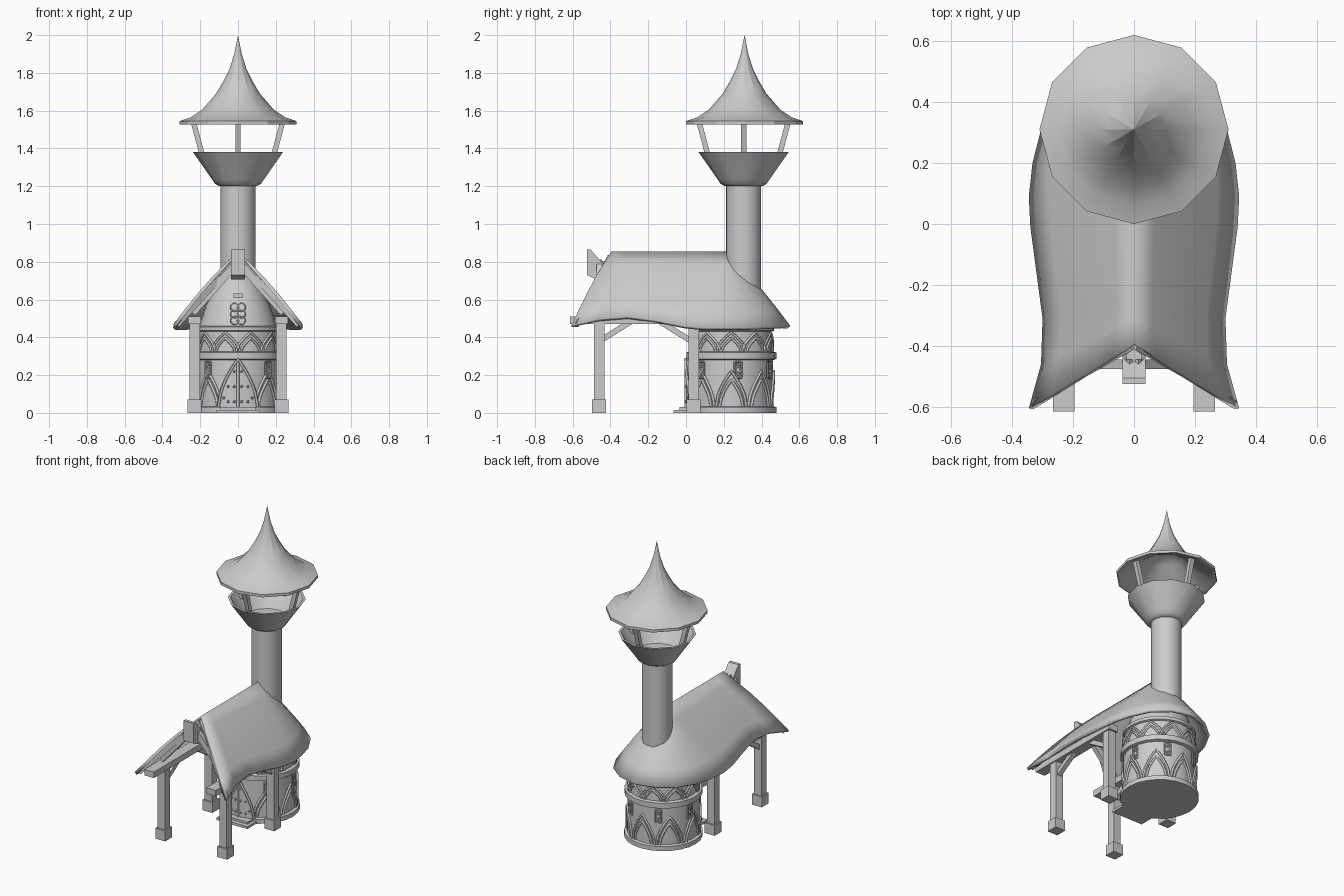
import bpy, bmesh, math
from mathutils import Vector, Matrix

if "Cube" in bpy.data.objects:
    bpy.data.objects.remove(bpy.data.objects["Cube"])

grey = bpy.data.materials.new("stone_grey")
grey.use_nodes = True
COLOUR = (0.6, 0.6, 0.6, 1)
grey.diffuse_color = COLOUR
grey.node_tree.nodes["Principled BSDF"].inputs["Base Color"].default_value = COLOUR

BODY_Y, TOWER_Y = 0.24, 0.305


def finish(name, bm, smooth=None):
    mesh = bpy.data.meshes.new(name)
    bm.to_mesh(mesh)
    bm.free()
    ob = bpy.data.objects.new(name, mesh)
    bpy.context.collection.objects.link(ob)
    mesh.materials.append(grey)
    if smooth:
        bpy.ops.object.select_all(action='DESELECT')
        ob.select_set(True)
        bpy.context.view_layer.objects.active = ob
        bpy.ops.object.shade_smooth_by_angle(angle=math.radians(smooth))
    return ob


def lathe(name, profile, y, sides, smooth=None):
    """Turn a list of (radius, z) around a vertical axis."""
    bm = bmesh.new()
    rings = []
    for r, z in profile:
        rings.append([bm.verts.new((r * math.cos(a), y + r * math.sin(a), z))
                      for a in (math.tau * k / sides for k in range(sides))])
    for low, high in zip(rings, rings[1:]):
        for k in range(sides):
            n = (k + 1) % sides
            bm.faces.new((low[k], low[n], high[n], high[k]))
    bmesh.ops.remove_doubles(bm, verts=bm.verts, dist=0.0005)
    bmesh.ops.recalc_face_normals(bm, faces=bm.faces)
    return finish(name, bm, smooth)


def beam(name, a, b, width, height):
    """Box running from a to b."""
    a, b = Vector(a), Vector(b)
    d = (b - a).normalized()
    side = d.cross(Vector((0, 1, 0) if abs(d.z) > 0.9 else (0, 0, 1))).normalized()
    frame = Matrix((side, side.cross(d), d)).transposed().to_4x4()
    bm = bmesh.new()
    bmesh.ops.create_cube(bm, size=1)
    bm.transform(Matrix.Translation((a + b) / 2) @ frame
                 @ Matrix.Diagonal((width, height, (b - a).length, 1)))
    bmesh.ops.recalc_face_normals(bm, faces=bm.faces)
    return finish(name, bm)


def on_wall(angle, z, r):
    """Point on the round wall; angle 0 is the front."""
    return Vector((r * math.sin(angle), BODY_Y - r * math.cos(angle), z))


def strips(name, lines, thick):
    """Raised mouldings that follow lists of points."""
    curve = bpy.data.curves.new(name, 'CURVE')
    curve.dimensions = '3D'
    curve.bevel_depth = thick
    curve.bevel_resolution = 0
    for pts in lines:
        spline = curve.splines.new('POLY')
        spline.points.add(len(pts) - 1)
        for p, co in zip(spline.points, pts):
            p.co = (*co, 1)
    curve.materials.append(grey)
    ob = bpy.data.objects.new(name, curve)
    bpy.context.collection.objects.link(ob)


def arch(centre, half, z, h, r):
    us = [k / 8 - 1 for k in range(17)]
    return [on_wall(centre + u * half, z + h * (1 - abs(u)) ** 0.6, r) for u in us]


# Round house wall with base course and two bands
lathe("house_wall", [(0, 0), (0.24, 0), (0.24, 0.03), (0.222, 0.035), (0.22, 0.28),
                     (0.238, 0.285), (0.238, 0.32), (0.217, 0.325), (0.213, 0.43),
                     (0.225, 0.435), (0.225, 0.455), (0.205, 0.46), (0.17, 0.57),
                     (0.1, 0.70), (0, 0.81)], BODY_Y, 24, 30)

# Interlaced pointed arches on the wall
lower, upper = [], []
for k in range(1, 8):
    c = math.tau * k / 8
    lower += [arch(c, 0.37, 0.035, 0.185, 0.224), arch(c, 0.28, 0.035, 0.14, 0.223)]
for k in range(10):
    c = math.tau * (k + 0.5) / 10
    upper += [arch(c, 0.36, 0.325, 0.1, 0.219), arch(c, 0.24, 0.325, 0.07, 0.219)]
strips("lower_arches", lower, 0.008)
strips("upper_arches", upper, 0.007)

# Lattice windows
for k in range(6):
    c = 0.79 + k * (math.tau - 1.58) / 5
    w, bars = 0.085, []
    for z in (0.185, 0.27):
        bars.append([on_wall(c - w, z, 0.226), on_wall(c + w, z, 0.226)])
    for s in (-1, 1):
        bars.append([on_wall(c + s * w, 0.185, 0.226), on_wall(c + s * w, 0.27, 0.226)])
        for n in (0, 1):
            z = 0.185 + n * 0.0425
            bars.append([on_wall(c - s * w, z, 0.224), on_wall(c + s * w, z + 0.0425, 0.224)])
    strips("window_lattice", bars, 0.005)

# Pointed door, with frame, centre seam and studs
bm = bmesh.new()
top = arch(0, 0.42, 0.03, 0.25, 0.238)
cols = [(bm.verts.new((p.x, p.y, 0.028)), bm.verts.new(p)) for p in top]
for (a, b), (c, d) in zip(cols, cols[1:]):
    bm.faces.new((a, c, d, b))
bmesh.ops.remove_doubles(bm, verts=bm.verts, dist=0.0005)
door = finish("door", bm)
door.modifiers.new("thickness", 'SOLIDIFY').thickness = 0.015
strips("door_frame", [arch(0, 0.45, 0.03, 0.255, 0.242),
                      [on_wall(0, 0.03, 0.24), on_wall(0, 0.28, 0.24)]], 0.008)
bm = bmesh.new()
for s in (-1, 1):
    for a, z in ((0.08, 0.22), (0.08, 0.14), (0.08, 0.06), (0.22, 0.14), (0.22, 0.06), (0.32, 0.08)):
        bmesh.ops.create_icosphere(bm, subdivisions=1, radius=0.008,
                                   matrix=Matrix.Translation(on_wall(s * a, z, 0.24)))
finish("door_studs", bm)

# Steps
beam("lower_step", (0, -0.065, 0.008), (0, 0.1, 0.008), 0.23, 0.016)
beam("upper_step", (0, -0.035, 0.022), (0, 0.1, 0.022), 0.19, 0.016)

# Knot ornament over the door
knots = []
for x, z in ((-0.018, 0.49), (0.018, 0.49), (-0.018, 0.525), (0.018, 0.525), (-0.018, 0.56), (0.018, 0.56)):
    ring = []
    for k in range(13):
        a = math.tau * k / 12
        px, pz = x + 0.022 * math.cos(a), z + 0.022 * math.sin(a)
        ring.append((px, BODY_Y - 0.206 + (pz - 0.46) * 0.32, pz))
    knots.append(ring)
strips("knot_ornament", knots, 0.004)
beam("ornament_bar", (-0.025, 0.09, 0.62), (0.025, 0.09, 0.62), 0.03, 0.025)

# Sweeping roof: ridge position, then eave x, y, z, front to back
stations = [(-0.395, 0.345, -0.605, 0.465), (-0.31, 0.305, -0.46, 0.497),
            (-0.22, 0.30, -0.31, 0.51), (-0.1, 0.32, -0.16, 0.49),
            (0.05, 0.34, -0.01, 0.46), (0.21, 0.345, 0.09, 0.45),
            (0.21, 0.333, 0.2, 0.45), (0.21, 0.305, 0.31, 0.45), (0.21, 0.24, 0.43, 0.455),
            (0.21, 0.13, 0.52, 0.46), (0.21, 0, 0.553, 0.46)]
STEPS = 5
bm = bmesh.new()
rows = []
for ry, ex, ey, ez in stations:
    row = []
    for j in range(STEPS + 1):
        t = j / STEPS
        p = Vector((0, ry, 0.855)).lerp(Vector((ex, ey, ez)), t)
        p.z += 0.02 * math.sin(math.pi * t)
        row.append(bm.verts.new(p))
    rows.append(row)
for a, b in zip(rows, rows[1:]):
    for j in range(STEPS):
        bm.faces.new((a[j], a[j + 1], b[j + 1], b[j]))
bmesh.ops.remove_doubles(bm, verts=bm.verts, dist=0.0005)
roof = finish("house_roof", bm, 25)
roof.modifiers.new("mirror", 'MIRROR').use_clip = True
solid = roof.modifiers.new("thickness", 'SOLIDIFY')
solid.thickness, solid.offset = 0.02, -1

# Porch timbers, both sides
for side, s in (("left", 1), ("right", -1)):
    x = 0.23 * s
    for place, y in (("front", -0.46), ("rear", 0.04)):
        beam(f"{place}_{side}_post", (x, y, 0.05), (x, y, 0.49), 0.055, 0.055)
        beam(f"{place}_{side}_post_foot", (x, y, 0), (x, y, 0.07), 0.074, 0.074)
        beam(f"{place}_{side}_rafter", (x * 1.05, y, 0.53), (0, y, 0.8), 0.03, 0.04)
    beam(f"{side}_wall_plate", (x, -0.615, 0.49), (x, 0.08, 0.49), 0.07, 0.04)
    beam(f"{side}_front_brace", (x, -0.45, 0.385), (x, -0.29, 0.485), 0.03, 0.03)
    beam(f"{side}_rear_brace", (x, 0.02, 0.385), (x, -0.14, 0.485), 0.03, 0.03)
    beam(f"{side}_barge_board", (0, -0.4, 0.825), (0.325 * s, -0.585, 0.465), 0.02, 0.03)

# Ridge beam and its carved front end
beam("ridge_beam", (0, -0.46, 0.775), (0, 0.1, 0.775), 0.05, 0.06)
outline = [(-0.525, 0.865), (-0.505, 0.865), (-0.44, 0.79), (-0.4, 0.8),
           (-0.4, 0.71), (-0.47, 0.705), (-0.525, 0.73)]
bm = bmesh.new()
face = bm.faces.new([bm.verts.new((-0.037, y, z)) for y, z in outline])
out = bmesh.ops.extrude_face_region(bm, geom=[face])
bmesh.ops.translate(bm, vec=(0.074, 0, 0), verts=[v for v in out["geom"] if isinstance(v, bmesh.types.BMVert)])
bmesh.ops.recalc_face_normals(bm, faces=bm.faces)
finish("ridge_end", bm)

# Chimney tower, flared cup and pointed cap
lathe("chimney", [(0.093, 0.55), (0.093, 1.21)], TOWER_Y, 24, 30)
lathe("chimney_cup", [(0, 1.2), (0.1, 1.2), (0.122, 1.213), (0.138, 1.237), (0.238, 1.38),
                      (0.222, 1.38), (0.13, 1.25), (0, 1.25)], TOWER_Y, 12, 32)
lathe("chimney_cap", [(0, 1.72), (0.1, 1.66), (0.19, 1.58), (0.295, 1.527), (0.31, 1.527), (0.31, 1.545),
                      (0.25, 1.565), (0.19, 1.605), (0.116, 1.69), (0.075, 1.76), (0.045, 1.82),
                      (0.02, 1.9), (0, 2)], TOWER_Y + 0.005, 12, 25)
for k in range(4):
    d = Vector((math.cos(k * math.pi / 2), math.sin(k * math.pi / 2), 0))
    c = Vector((0, TOWER_Y, 0))
    beam("cap_post", c + d * 0.18 + Vector((0, 0, 1.33)), c + d * 0.24 + Vector((0, 0, 1.555)), 0.028, 0.028)
